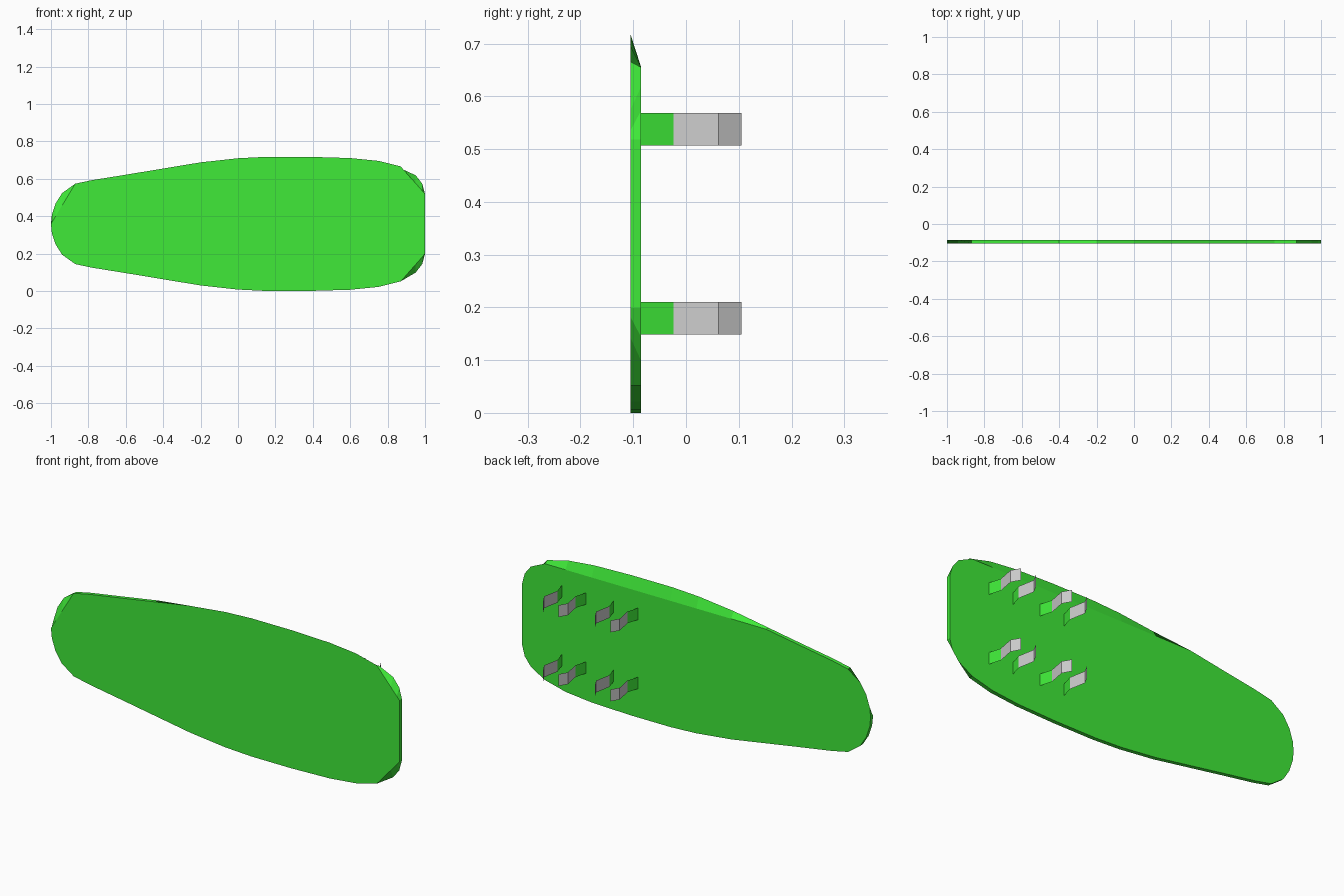
import bpy, bmesh

if "Cube" in bpy.data.objects:
    bpy.data.objects.remove(bpy.data.objects["Cube"])

MID = 0.3585            # height of the board's centre line
FRONT, BACK = -0.105, -0.085

green = bpy.data.materials.new("green")
green.diffuse_color = (0.05, 0.82, 0.04, 1)
green.use_nodes = True
green.node_tree.nodes["Principled BSDF"].inputs["Base Color"].default_value = green.diffuse_color
grey = bpy.data.materials.new("grey")
grey.diffuse_color = (0.8, 0.8, 0.8, 1)
grey.use_nodes = True
grey.node_tree.nodes["Principled BSDF"].inputs["Base Color"].default_value = grey.diffuse_color


def make_object(name, bm, mats):
    mesh = bpy.data.meshes.new(name)
    bm.to_mesh(mesh)
    bm.free()
    for m in mats:
        mesh.materials.append(m)
    obj = bpy.data.objects.new(name, mesh)
    bpy.context.collection.objects.link(obj)
    return obj


def cut(x, h, a, b):
    """Lower a half-height h to the straight chord a-b where x lies between them."""
    if a[0] <= x <= b[0]:
        t = (x - a[0]) / (b[0] - a[0])
        return min(h, a[1] + t * (b[1] - a[1]))
    return h


# Board: upper half of the outline as (x, half height)
half = [(-1, 0), (-0.995, 0.05), (-0.975, 0.11), (-0.94, 0.165), (-0.87, 0.215),
        (-0.78, 0.234), (-0.6, 0.263), (-0.4, 0.296), (-0.2, 0.329), (0, 0.351),
        (0.15, 0.3585), (0.38, 0.3585), (0.6, 0.352), (0.75, 0.337), (0.87, 0.307),
        (0.95, 0.26), (0.985, 0.215), (1, 0.16)]

outline = [(x, h, 1) for x, h in half] + [(x, h, -1) for x, h in reversed(half[1:])]
bm = bmesh.new()
front, back = [], []
for x, h, side in outline:
    # front loses its corners, back loses its upper bulge
    f = cut(x, h, (0.87, 0.307), (1, 0.16))
    b = h
    if side > 0:
        f = cut(x, f, (-1, 0), (-0.87, 0.215))
        b = min(h, 0.2965)
    front.append(bm.verts.new((x, FRONT, MID + side * f)))
    back.append(bm.verts.new((x, BACK, MID + side * b)))
bm.faces.new(front)
bm.faces.new(back[::-1])
n = len(front)
for i in range(n):
    j = (i + 1) % n
    bm.faces.new((front[j], front[i], back[i], back[j]))
bmesh.ops.recalc_face_normals(bm, faces=bm.faces)
make_object("board", bm, [green])

# Snap clips: two mirrored bent strips with a green foot and grey jaw
jaw = [(0.070, -0.085), (0.052, -0.024), (0.068, 0.062), (0.044, 0.105)]
clip_number = 0
for cx in (0.7025, 0.405):
    for z0 in (0.149, 0.507):
        clip_number += 1
        bm = bmesh.new()
        for side in (1, -1):
            cols = [[bm.verts.new((cx + side * dx, y, z)) for z in (z0, z0 + 0.061)]
                    for dx, y in jaw]
            for i, (a, b) in enumerate(zip(cols, cols[1:])):
                quad = (a[0], b[0], b[1], a[1])
                face = bm.faces.new(quad if side > 0 else quad[::-1])
                face.material_index = 0 if i == 0 else 1
        make_object(f"clip_{clip_number}", bm, [green, grey])
